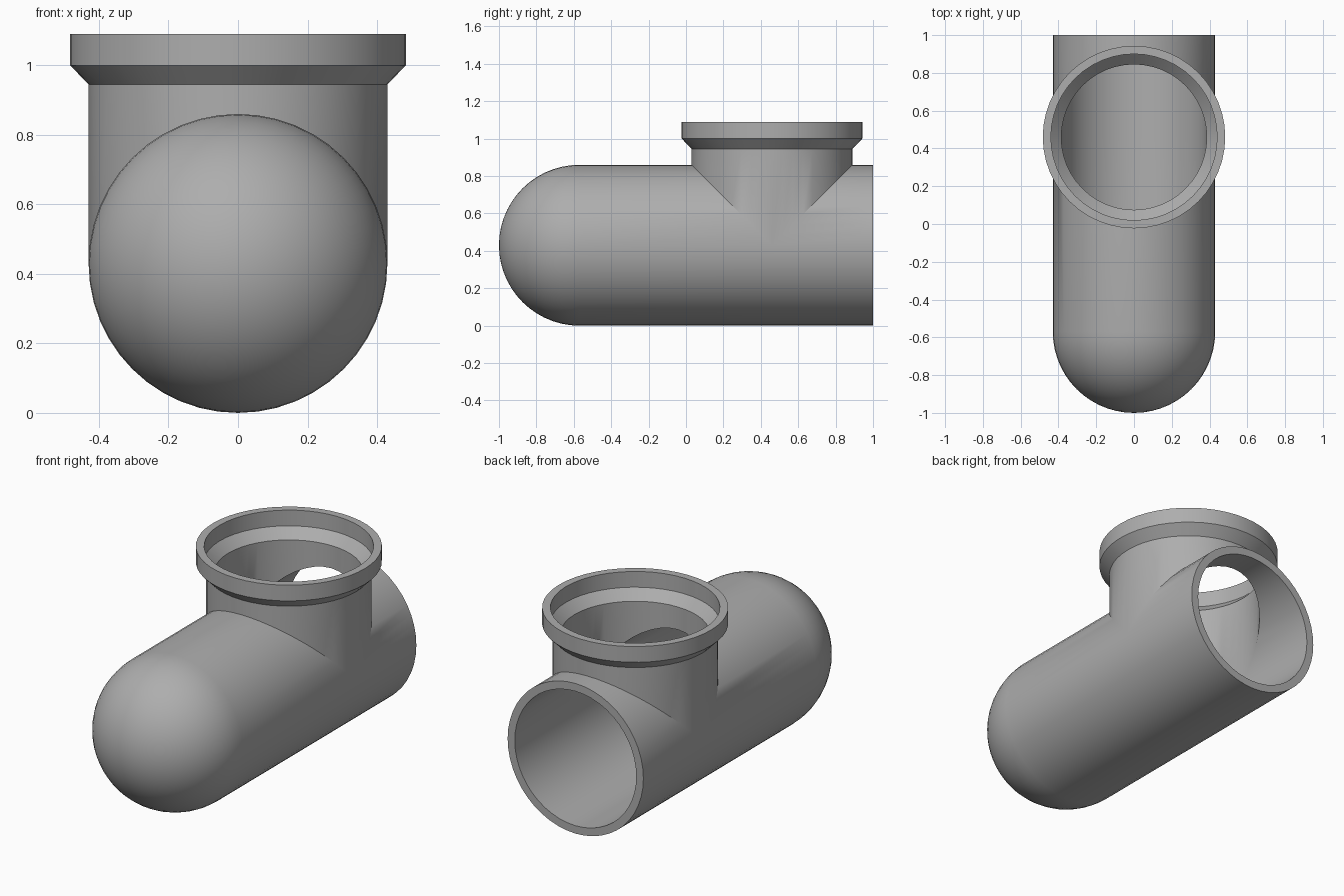
import bpy, bmesh, math

if "Cube" in bpy.data.objects:
    bpy.data.objects.remove(bpy.data.objects["Cube"])

N = 48            # sides around every round section
YC, ZC = 0.46, 0.43   # branch centre in y, main pipe axis height
Y_CAP, Y_END = -0.57, 1.0
R_OUT, R_IN = 0.43, 0.385

grey = bpy.data.materials.new("plain_grey")
grey.diffuse_color = (0.42, 0.42, 0.42, 1)
grey.use_nodes = True
grey.node_tree.nodes["Principled BSDF"].inputs["Base Color"].default_value = grey.diffuse_color

bm = bmesh.new()
ANG = [2 * math.pi * i / N for i in range(N)]


def loft(rows):
    """Skin a list of closed point rings."""
    rings = [[bm.verts.new(p) for p in row] for row in rows]
    for a, b in zip(rings, rings[1:]):
        for i in range(N):
            j = (i + 1) % N
            bm.faces.new((a[i], a[j], b[j], b[i]))
    return rings


def pipe_ring(r, y):
    return [(r * math.cos(a), y, ZC + r * math.sin(a)) for a in ANG]


def pipe_cut(r, side):
    """Ring of the main pipe trimmed along the seam with the branch."""
    return [(r * math.cos(a), YC + side * r * max(0, math.sin(a)),
             ZC + r * math.sin(a)) for a in ANG]


def branch_ring(r, z):
    return [(r * math.cos(a), YC + r * math.sin(a), z) for a in ANG]


def branch_foot(r):
    return [(r * math.cos(a), YC + r * math.sin(a),
             ZC + r * abs(math.sin(a))) for a in ANG]


# Outer and inner skins of the main pipe with the round closed end
for r in (R_OUT, R_IN):
    dome = []
    steps = 14
    for k in range(1, steps):
        t = math.pi / 2 * k / steps
        dome.append(pipe_ring(r * math.sin(t), Y_CAP - r * math.cos(t)))
    rings = loft(dome + [pipe_ring(r, Y_CAP), pipe_cut(r, -1)])
    tip = bm.verts.new((0, Y_CAP - r, ZC))
    for i in range(N):
        bm.faces.new((tip, rings[0][(i + 1) % N], rings[0][i]))
    loft([pipe_cut(r, 1), pipe_ring(r, Y_END)])

# Rim of the open end
loft([pipe_ring(R_OUT, Y_END), pipe_ring(R_IN, Y_END)])

# Branch with flared socket, outside then back down the inside
profile = [(R_OUT, 0.945), (0.483, 1.0), (0.483, 1.09),
           (0.44, 1.09), (0.44, 1.0), (R_IN, 0.945)]
loft([branch_foot(R_OUT)] + [branch_ring(r, z) for r, z in profile]
     + [branch_foot(R_IN)])

bmesh.ops.remove_doubles(bm, verts=bm.verts, dist=1e-5)
bmesh.ops.dissolve_degenerate(bm, edges=bm.edges, dist=1e-5)
bmesh.ops.recalc_face_normals(bm, faces=bm.faces)

mesh = bpy.data.meshes.new("pipe_tee")
bm.to_mesh(mesh)
bm.free()
mesh.materials.append(grey)
tee = bpy.data.objects.new("pipe_tee", mesh)
bpy.context.collection.objects.link(tee)

bpy.context.view_layer.objects.active = tee
tee.select_set(True)
bpy.ops.object.shade_smooth_by_angle(angle=math.radians(30))
